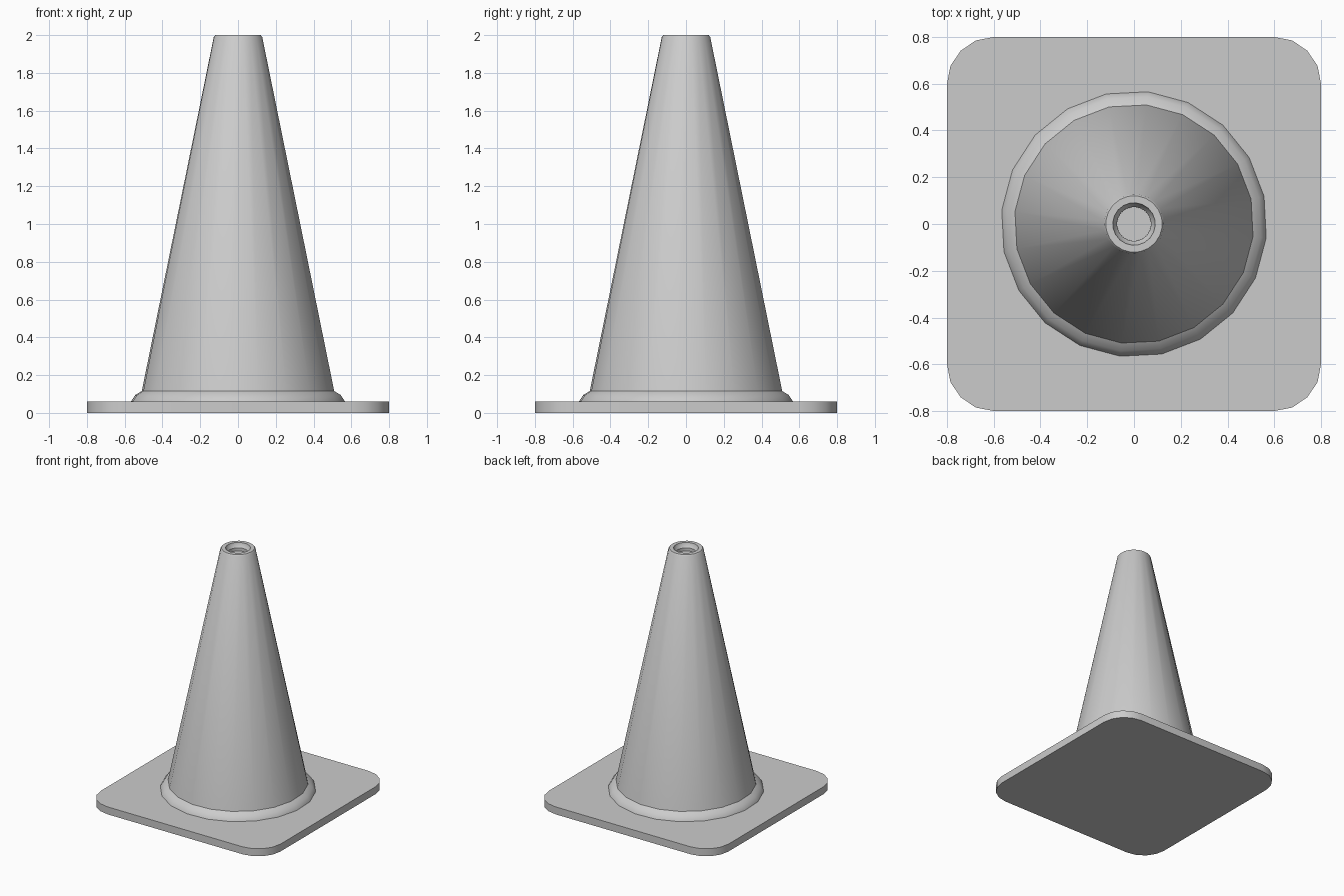
import bpy, bmesh
from math import sin, cos, pi, radians

if "Cube" in bpy.data.objects:
    bpy.data.objects.remove(bpy.data.objects["Cube"])


def make_object(name, bm, angle=30):
    bmesh.ops.recalc_face_normals(bm, faces=bm.faces)
    mesh = bpy.data.meshes.new(name)
    bm.to_mesh(mesh)
    bm.free()
    obj = bpy.data.objects.new(name, mesh)
    bpy.context.collection.objects.link(obj)
    bpy.ops.object.select_all(action='DESELECT')
    obj.select_set(True)
    bpy.context.view_layer.objects.active = obj
    bpy.ops.object.shade_smooth_by_angle(angle=radians(angle))
    return obj


def lathe(name, profile, sides, turn):
    """Revolve (radius, height) points around z and cap both ends."""
    bm = bmesh.new()
    rings = []
    for r, z in profile:
        angles = [turn + 2 * pi * i / sides for i in range(sides)]
        rings.append([bm.verts.new((r * cos(a), r * sin(a), z)) for a in angles])
    for low, high in zip(rings, rings[1:]):
        for i in range(sides):
            j = (i + 1) % sides
            bm.faces.new((low[i], low[j], high[j], high[i]))
    bm.faces.new(rings[0][::-1])
    bm.faces.new(rings[-1])
    return make_object(name, bm)


# Square base plate with rounded corners
half, radius, height, steps = 0.8, 0.2, 0.06, 4
bm = bmesh.new()
outline = []
for k, (sx, sy) in enumerate([(1, 1), (-1, 1), (-1, -1), (1, -1)]):
    for i in range(steps + 1):
        a = pi / 2 * (k + i / steps)
        outline.append(bm.verts.new((sx * (half - radius) + radius * cos(a),
                                     sy * (half - radius) + radius * sin(a), 0)))
plate = bm.faces.new(outline)
top = bmesh.ops.extrude_face_region(bm, geom=[plate], use_keep_orig=True)
bmesh.ops.translate(bm, vec=(0, 0, height),
                    verts=[v for v in top["geom"] if isinstance(v, bmesh.types.BMVert)])
make_object("base_plate", bm)

# Rounded collar, tapering body and recessed rim in one profile
lathe("cone_body", [
    (0.57, 0.055), (0.568, 0.063), (0.546, 0.095), (0.512, 0.116),
    (0.129, 1.99), (0.121, 2.0),
    (0.091, 2.0), (0.088, 1.985), (0.073, 1.965), (0.073, 1.94),
], sides=20, turn=radians(-6))
